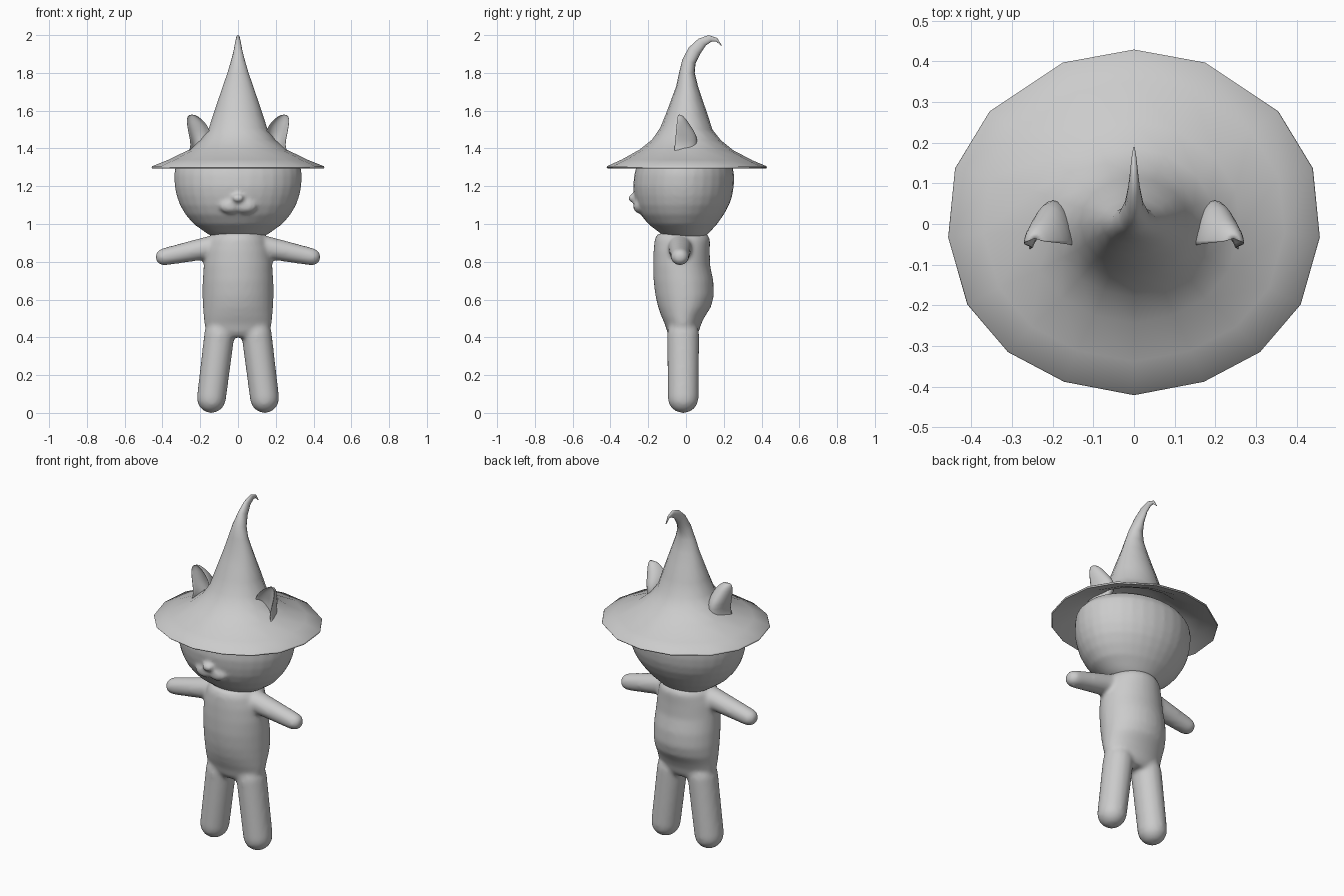
import bpy, bmesh, math
from mathutils import Vector as V

grey = bpy.data.materials.new("plain_grey")
grey.diffuse_color = (0.6, 0.6, 0.6, 1)

CIRCLE = [(math.cos(t * math.tau / 32), math.sin(t * math.tau / 32)) for t in range(32)]


def loft(bm, rings):
    """Closed skin through rings of points, capped at both ends."""
    rows = [[bm.verts.new(p) for p in ring] for ring in rings]
    n = len(rows[0])
    for a, b in zip(rows, rows[1:]):
        for i in range(n):
            j = (i + 1) % n
            bm.faces.new((a[i], a[j], b[j], b[i]))
    bm.faces.new(rows[0])
    bm.faces.new(rows[-1])


def level_rings(table):
    """Horizontal ellipses from (z, front y, back y, half width)."""
    return [[(rx * c, (f + b) / 2 + (b - f) / 2 * s, z) for c, s in CIRCLE]
            for z, f, b, rx in table]


def capsule(bm, a, b, ra, rb, depth):
    """Round-ended tapering limb in the xz plane; depth scales it along y."""
    a, b = V(a), V(b)
    d = (b - a).normalized()
    y = V((0, 1, 0))
    u = y.cross(d)
    steps = [math.radians(t) for t in (-85, -65, -45, -22, 0)]
    prof = [(a + d * ra * math.sin(t), ra * math.cos(t)) for t in steps]
    prof += [(b - d * rb * math.sin(t), rb * math.cos(t)) for t in reversed(steps)]
    loft(bm, [[o + u * r * c + y * r * depth * s for c, s in CIRCLE] for o, r in prof])


def ball(bm, loc, size):
    res = bmesh.ops.create_uvsphere(bm, u_segments=24, v_segments=16, radius=1)
    for v in res["verts"]:
        v.co = V(loc) + V([v.co[i] * size[i] for i in range(3)])


def finish(name, bm):
    bmesh.ops.recalc_face_normals(bm, faces=bm.faces)
    for f in bm.faces:
        f.smooth = True
    me = bpy.data.meshes.new(name)
    bm.to_mesh(me)
    bm.free()
    me.materials.append(grey)
    ob = bpy.data.objects.new(name, me)
    bpy.context.collection.objects.link(ob)
    return ob


def blend(ob, iterations):
    """Fuse overlapping volumes into one soft skin."""
    m = ob.modifiers.new("fuse", "REMESH")
    m.mode = "VOXEL"
    m.voxel_size = 0.011
    m.use_smooth_shade = True
    s = ob.modifiers.new("soften", "SMOOTH")
    s.factor = 0.5
    s.iterations = iterations


# Body: torso, legs and arms
bm = bmesh.new()
loft(bm, level_rings([
    (0.40, -0.08, 0.05, 0.13), (0.43, -0.10, 0.068, 0.168), (0.47, -0.112, 0.08, 0.178),
    (0.51, -0.13, 0.10, 0.182), (0.56, -0.148, 0.132, 0.186), (0.62, -0.162, 0.148, 0.188),
    (0.70, -0.172, 0.145, 0.187), (0.78, -0.174, 0.128, 0.182), (0.86, -0.172, 0.126, 0.172),
    (0.92, -0.166, 0.128, 0.155), (0.95, -0.15, 0.11, 0.13)]))
for s in (1, -1):
    capsule(bm, (s * 0.141, -0.015, 0.076), (s * 0.098, -0.015, 0.42), 0.077, 0.08, 1.06)
    capsule(bm, (s * 0.392, -0.032, 0.826), (s * 0.12, -0.032, 0.882), 0.046, 0.062, 1.05)
blend(finish("body", bm), 10)

# Head with muzzle and nose
bm = bmesh.new()
loft(bm, level_rings([
    (0.93, -0.10, 0.10, 0.13), (0.95, -0.135, 0.12, 0.165), (1.0, -0.20, 0.165, 0.235),
    (1.05, -0.24, 0.20, 0.278), (1.1, -0.262, 0.228, 0.307), (1.15, -0.274, 0.245, 0.325),
    (1.2, -0.28, 0.253, 0.335), (1.26, -0.274, 0.254, 0.338), (1.3, -0.264, 0.248, 0.332),
    (1.34, -0.235, 0.225, 0.295), (1.38, -0.17, 0.17, 0.22), (1.41, -0.07, 0.07, 0.08)]))
for s in (1, -1):
    ball(bm, (s * 0.04, -0.245, 1.095), (0.06, 0.035, 0.04))
ball(bm, (0, -0.282, 1.137), (0.032, 0.025, 0.022))
blend(finish("head", bm), 5)

# Hat: uneven sixteen-sided brim running up into a curled point
half = [(0.175, 0.395), (0.355, 0.275), (0.44, 0.135), (0.457, -0.035),
        (0.41, -0.2), (0.31, -0.317), (0.172, -0.39)]
rim = [(0, 0.427)] + half + [(0, -0.423)] + [(-x, y) for x, y in reversed(half)]
rim = [(x / 0.457, y / 0.425) for x, y in rim]
# front y, front z, back y, back z, half width (underside first)
hat = [(-0.10, 1.46, 0.10, 1.46, 0.11), (-0.17, 1.435, 0.175, 1.43, 0.185),
       (-0.235, 1.385, 0.24, 1.38, 0.25), (-0.33, 1.33, 0.34, 1.325, 0.36),
       (-0.418, 1.295, 0.423, 1.295, 0.454), (-0.423, 1.30, 0.427, 1.30, 0.457),
       (-0.42, 1.306, 0.424, 1.306, 0.454), (-0.34, 1.342, 0.35, 1.337, 0.37),
       (-0.245, 1.395, 0.25, 1.39, 0.26), (-0.18, 1.447, 0.185, 1.442, 0.197),
       (-0.137, 1.51, 0.139, 1.50, 0.155), (-0.108, 1.58, 0.114, 1.58, 0.131),
       (-0.078, 1.66, 0.086, 1.66, 0.104), (-0.052, 1.73, 0.063, 1.73, 0.08),
       (-0.037, 1.80, 0.046, 1.80, 0.056), (-0.02, 1.87, 0.05, 1.85, 0.038),
       (0.015, 1.935, 0.075, 1.90, 0.023), (0.065, 1.98, 0.105, 1.945, 0.015),
       (0.12, 2.0, 0.135, 1.965, 0.01), (0.165, 1.985, 0.16, 1.967, 0.006),
       (0.19, 1.945, 0.186, 1.943, 0.002)]
bm = bmesh.new()
rings = []
for fy, fz, by, bz, rx in hat:
    front, back = V((0, fy, fz)), V((0, by, bz))
    mid, axis = (front + back) / 2, (back - front) / 2
    rings.append([mid + axis * y + V((rx * x, 0, 0)) for x, y in rim])
loft(bm, rings)
ob = finish("hat", bm)
bpy.context.view_layer.objects.active = ob
ob.select_set(True)
bpy.ops.object.shade_smooth_by_angle(angle=math.radians(60))

# Ears: cupped shells open to the front, poking through the brim
# z, inner x, outer x, front y, back y
ear = [(1.265, 0.275, 0.31, -0.06, -0.02), (1.30, 0.25, 0.315, -0.075, 0.02),
       (1.36, 0.18, 0.265, -0.075, 0.05), (1.42, 0.14, 0.25, -0.072, 0.062),
       (1.47, 0.143, 0.262, -0.066, 0.062), (1.52, 0.155, 0.272, -0.058, 0.025),
       (1.56, 0.195, 0.274, -0.05, 0.0), (1.58, 0.228, 0.262, -0.045, -0.025)]
for s, side in ((1, "right"), (-1, "left")):
    bm = bmesh.new()
    rings = []
    for z, xi, xo, f, b in ear:
        cx, w, d = (xi + xo) / 2, (xo - xi) / 2, b - f
        arc = [math.pi * k / 8 for k in range(9)]
        ring = [(s * (cx + w * math.cos(t)), f + d * math.sin(t), z) for t in arc]
        ring += [(s * (cx + w * 0.9 * math.cos(t)), f + d * 0.45 * math.sin(t), z)
                 for t in reversed(arc[1:-1])]
        rings.append(ring)
    loft(bm, rings)
    ob = finish(side + "_ear", bm)
    ob.modifiers.new("round", "SUBSURF").levels = 1
